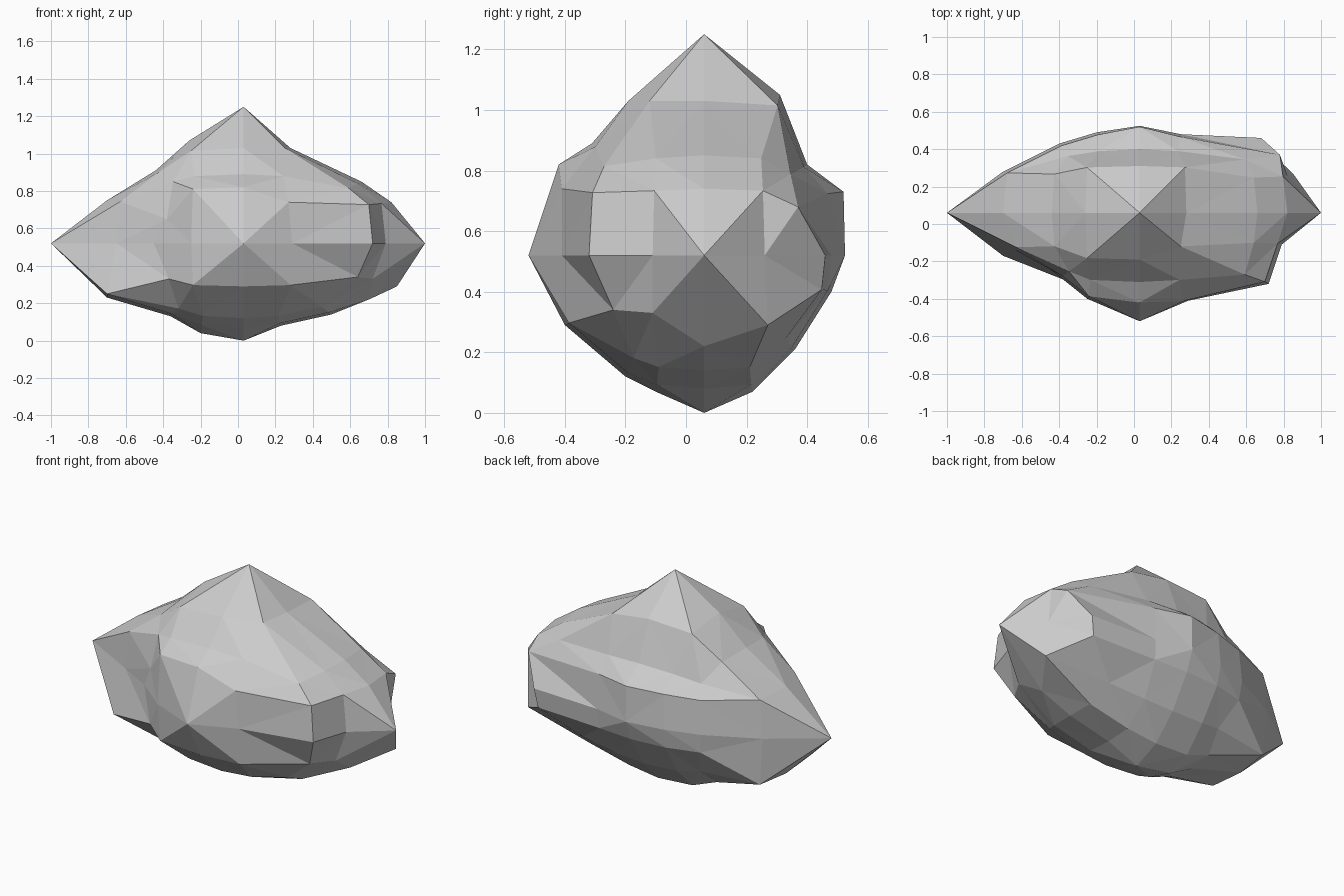
import bpy, bmesh
from mathutils import Vector

if "Cube" in bpy.data.objects:
    bpy.data.objects.remove(bpy.data.objects["Cube"])

# The rock is a cube-sphere: P maps cube lattice coords (-2..2) to offsets from C
C = Vector((.03, .06, .52))
P = {}


def put(axes, lattice, place):
    key, p = [0, 0, 0], Vector()
    for ax, k, v in zip(axes, lattice, place):
        key[ax], p[ax] = k, v - C[ax]
    P[tuple(key)] = p


# Axis tips
for axis, (lo, hi) in enumerate(((-1, 1), (-.52, .525), (0, 1.25))):
    put([axis], [-2], [lo])
    put([axis], [2], [hi])


def outline(a, b, *quarters):
    """Profile in one centre plane; quarters run from axis a to axis b."""
    signs = [(s, t) for s in (-1, 1) for t in (-1, 1)]
    for (s, t), pts in zip(signs, quarters):
        for (k, m), pt in zip(((2, 1), (2, 2), (1, 2)), pts):
            put((a, b), (k * s, m * t), pt)


# Horizontal, lengthwise and crosswise profiles
outline(0, 1, [(-.65, -.13), (-.45, -.24), (-.25, -.40)],
        [(-.70, .28), (-.40, .43), (-.20, .49)],
        [(.79, -.11), (.72, -.32), (.29, -.41)],
        [(.82, .26), (.68, .46), (.25, .48)])
outline(0, 2, [(-.70, .23), (-.36, .13), (-.20, .04)],
        [(-.70, .75), (-.44, .91), (-.26, 1.07)],
        [(.70, .22), (.50, .14), (.23, .08)],
        [(.82, .74), (.66, .85), (.28, 1.03)])
outline(1, 2, [(-.40, .29), (-.20, .12), (-.10, .07)],
        [(-.42, .82), (-.31, .89), (-.19, 1.03)],
        [(.48, .40), (.36, .21), (.22, .07)],
        [(.52, .73), (.40, .82), (.31, 1.05)])

# Chips and bumps that break the even surface
for key, pt in (((2, -1, -1), (.72, -.11, .33)),
                ((2, 1, -1), (.85, .27, .29)),
                ((-2, -1, -1), (-.70, -.17, .25)),
                ((1, -2, 1), (.27, -.41, .74)),
                ((-2, -2, 1), (-.38, -.28, .65)),
                ((-2, -2, -1), (-.37, -.30, .33)),
                ((2, -2, -1), (.64, -.24, .34)),
                ((1, -1, 2), (.25, -.12, 1.03)),
                ((2, 2, 1), (.78, .37, .68))):
    put((0, 1, 2), key, pt)

# Fill the octants outward from the profiles, each point tucked in a little
span = [-2, -1, 1, 2]
inner = [(x, y, z) for x in span for y in span for z in span
         if 2 in (abs(x), abs(y), abs(z)) and (x, y, z) not in P]
for key in sorted(inner, key=lambda k: sum(map(abs, k))):
    tuck = .92 if sum(map(abs, key)) == 6 else .97
    near = []
    for j in range(3):
        n = list(key)
        n[j] -= 1 if n[j] > 0 else -1
        near.append(P.get(tuple(n)))
    P[key] = Vector([tuck * min((near[j][i] for j in range(3) if j != i and near[j]), key=abs)
                     for i in range(3)])

# Skin with flat triangles, diagonals radiating from the tips
bm = bmesh.new()
V = {k: bm.verts.new(C + p) for k, p in P.items()}
for axis in range(3):
    for side in (-2, 2):
        for i in range(-2, 2):
            for j in range(-2, 2):
                quad = []
                for u, v in ((i, j), (i + 1, j), (i + 1, j + 1), (i, j + 1)):
                    key = [u, v]
                    key.insert(axis, side)
                    quad.append(tuple(key))
                n = min(range(4), key=lambda q: sum(map(abs, quad[q])))
                q = [V[k] for k in quad[n:] + quad[:n]]
                bm.faces.new(q[:3])
                bm.faces.new((q[0], q[2], q[3]))
bmesh.ops.recalc_face_normals(bm, faces=bm.faces)

mesh = bpy.data.meshes.new("rock")
bm.to_mesh(mesh)
bm.free()
bpy.context.collection.objects.link(bpy.data.objects.new("rock", mesh))
